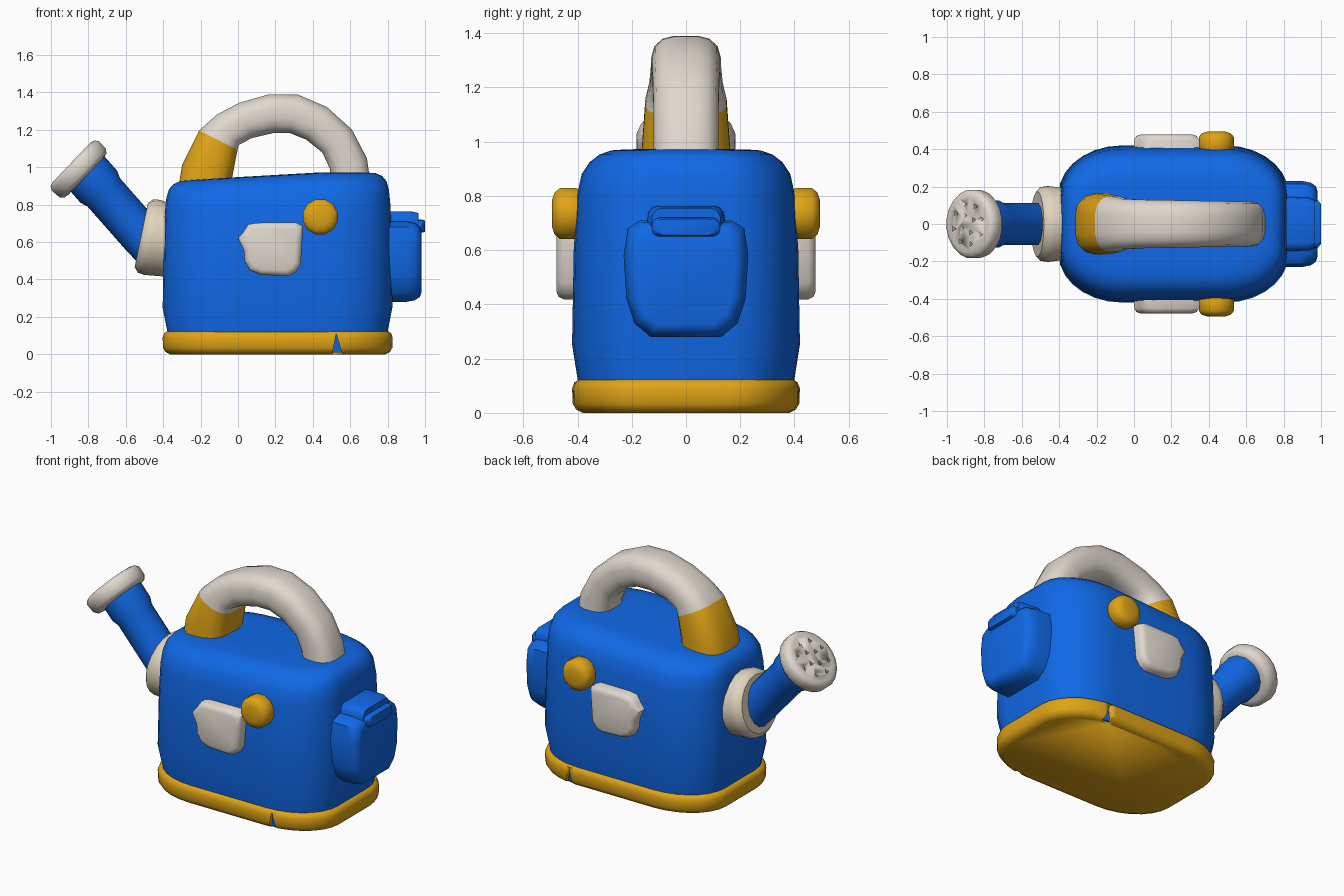
import bpy, bmesh, math
from mathutils import Vector

if "Cube" in bpy.data.objects:
    bpy.data.objects.remove(bpy.data.objects["Cube"], do_unlink=True)


def material(name, rgb):
    m = bpy.data.materials.new(name)
    m.use_nodes = True
    m.diffuse_color = (*rgb, 1)
    bsdf = m.node_tree.nodes["Principled BSDF"]
    bsdf.inputs["Base Color"].default_value = (*rgb, 1)
    bsdf.inputs["Roughness"].default_value = 0.6
    return m


BLUE = material("blue", (0.005, 0.14, 0.8))
YELLOW = material("yellow", (0.74, 0.37, 0.008))
WHITE = material("warm white", (0.75, 0.69, 0.62))
CREAM = material("cream", (0.76, 0.67, 0.52))


def outline(hx, hy, rx, ry, seg=5):
    """Rounded rectangle as 2D points."""
    pts = []
    for q, (sx, sy) in enumerate(((1, 1), (-1, 1), (-1, -1), (1, -1))):
        for i in range(seg + 1):
            a = math.pi / 2 * (q + i / seg)
            pts.append((sx * (hx - rx) + rx * math.cos(a),
                        sy * (hy - ry) + ry * math.sin(a)))
    return pts


def loft(name, rings, mats, split=0, angle=40):
    """Skin rings of points; bands before split use the first material."""
    bm = bmesh.new()
    loops = [[bm.verts.new(p) for p in r] for r in rings]
    n = len(loops[0])
    for k, (a, b) in enumerate(zip(loops, loops[1:])):
        for i in range(n):
            j = (i + 1) % n
            f = bm.faces.new((a[i], a[j], b[j], b[i]))
            f.material_index = int(len(mats) > 1 and k >= split)
    bm.faces.new(loops[0])
    bm.faces.new(loops[-1]).material_index = len(mats) - 1 if mats else 0
    bmesh.ops.recalc_face_normals(bm, faces=bm.faces)
    return finish(name, bm, mats, angle)


def finish(name, bm, mats, angle=40):
    me = bpy.data.meshes.new(name)
    bm.to_mesh(me)
    bm.free()
    ob = bpy.data.objects.new(name, me)
    bpy.context.collection.objects.link(ob)
    for m in mats:
        me.materials.append(m)
    shade(ob, angle)
    return ob


def shade(ob, angle=40):
    bpy.ops.object.select_all(action="DESELECT")
    ob.select_set(True)
    bpy.context.view_layer.objects.active = ob
    bpy.ops.object.shade_smooth_by_angle(angle=math.radians(angle))


def lathe(name, origin, axis, profile, mat, n=16):
    """Turned part; profile is (distance along axis, radius)."""
    axis = Vector(axis).normalized()
    side = Vector((0, 1, 0)) if abs(axis.y) < 0.5 else Vector((1, 0, 0))
    up = axis.cross(side)
    rings = [[Vector(origin) + axis * d
              + side * r * math.cos(2 * math.pi * (i + 0.5) / n)
              + up * r * math.sin(2 * math.pi * (i + 0.5) / n)
              for i in range(n)] for d, r in profile]
    return loft(name, rings, [mat])


def cut(ob, cutter):
    cutter.hide_render = True
    mod = ob.modifiers.new("cut", "BOOLEAN")
    mod.object = cutter
    mod.operation = "DIFFERENCE"
    mod.solver = "EXACT"
    shade(ob)
    bpy.ops.object.modifier_apply(modifier=mod.name)
    bpy.data.objects.remove(cutter, do_unlink=True)


def can_ring(z, dx, dy, cx=0.212, hx=0.615, hy=0.42, slope=0.05):
    """Horizontal ring of the can, dipping towards the spout."""
    ring = []
    for x, y in outline(hx - dx, hy - dy, 0.34 - dx * 0.6, 0.26 - dy * 0.6, 7):
        t = min(1, max(0, (0.45 - x - cx) / 0.85))
        ring.append((x + cx, y, z - slope * t * z))
    return ring


# Can body
loft("can_body", [can_ring(*r) for r in (
    (0.01, 0.03, 0.03), (0.13, 0.025, 0.02), (0.26, 0, 0), (0.6, 0.006, 0.006),
    (0.8, 0.012, 0.018), (0.88, 0.02, 0.035), (0.925, 0.033, 0.065),
    (0.952, 0.055, 0.1), (0.968, 0.09, 0.145), (0.972, 0.14, 0.2),
    (0.973, 0.3, 0.3))], [BLUE], angle=60)

# Base rim with a notch on each side
base = loft("base_rim", [can_ring(z, d, d, slope=0) for z, d in (
    (0, 0.04), (0.012, 0.015), (0.035, 0.002), (0.09, 0), (0.112, 0.008),
    (0.125, 0.028))], [YELLOW])
for s in (-1, 1):
    cut(base, loft("notch_cutter", [
        [(0.5, y * s, -0.02), (0.565, y * s, -0.02), (0.525, y * s, 0.11)]
        for y in (0.375, 0.5)], []))

# Arched handle: x, z, half thickness, half width
path = ((-0.18, 0.84, 0.145, 0.165), (-0.165, 0.98, 0.138, 0.162),
        (-0.105, 1.145, 0.115, 0.15), (-0.055, 1.2, 0.1, 0.135),
        (0.04, 1.25, 0.1, 0.13), (0.18, 1.287, 0.104, 0.128),
        (0.3, 1.285, 0.105, 0.125), (0.42, 1.235, 0.103, 0.123),
        (0.53, 1.14, 0.1, 0.12), (0.59, 1.02, 0.103, 0.12),
        (0.61, 0.86, 0.106, 0.12))
rings = []
for i, (x, z, h, w) in enumerate(path):
    a, b = path[max(i - 1, 0)], path[min(i + 1, len(path) - 1)]
    t = Vector((b[0] - a[0], 0, b[1] - a[1])).normalized()
    out = Vector((-t.z, 0, t.x))
    rings.append([Vector((x, v, z)) + out * u
                  for u, v in outline(h, w, h * 0.75, w * 0.65, 3)])
loft("handle", rings, [YELLOW, WHITE], split=2, angle=50)

# Spout collar, tube and sprinkler head
lathe("spout_collar", (-0.46, 0, 0.625), (-0.97, 0, 0.2),
      ((-0.12, 0.19), (0, 0.205), (0.035, 0.2), (0.058, 0.175), (0.06, 0.1)),
      CREAM, 18)
lathe("spout_tube", (-0.44, 0, 0.55), (-0.66, 0, 0.75),
      ((0, 0.11), (0.1, 0.115), (0.42, 0.115), (0.46, 0.13), (0.56, 0.13)), BLUE, 14)
head_at = Vector((-0.852, 0, 0.99))
head_axis = Vector((-0.72, 0, 0.69)).normalized()
head = lathe("sprinkler_head", head_at, head_axis,
             ((-0.055, 0.14), (-0.05, 0.165), (-0.03, 0.182), (0.025, 0.185),
              (0.045, 0.172), (0.052, 0.15)), WHITE, 20)

# Water holes
bm = bmesh.new()
head_up = head_axis.cross(Vector((0, 1, 0)))
turn = head_axis.to_track_quat("Z", "Y").to_matrix().to_4x4()
for count, radius in ((8, 0.11), (4, 0.05)):
    for i in range(count):
        a = 2 * math.pi * (i + 0.3) / count
        m = turn.copy()
        m.translation = (head_at + head_axis * 0.052 + head_up * radius * math.sin(a)
                         + Vector((0, radius * math.cos(a), 0)))
        bmesh.ops.create_cone(bm, cap_ends=True, segments=3, radius1=0.012,
                              radius2=0.02, depth=0.05, matrix=m)
cut(head, finish("hole_cutter", bm, []))


def slab(name, pts, levels, place, mat):
    """Stack scaled copies of a 2D shape; place maps (u, v, depth) to 3D."""
    cu = (min(p[0] for p in pts) + max(p[0] for p in pts)) / 2
    cv = (min(p[1] for p in pts) + max(p[1] for p in pts)) / 2
    loft(name, [[place(cu + (u - cu) * s, cv + (v - cv) * s, d) for u, v in pts]
                for d, s in levels], [mat], angle=45)


def end_on(u, v, d):
    return (d, u, v)


# Rear pack with its lid and latch
half = ((0.13, 0.28), (0.19, 0.33), (0.22, 0.42), (0.23, 0.58), (0.215, 0.68), (0.17, 0.71))
slab("rear_pack", half + tuple((-u, v) for u, v in reversed(half)),
     ((0.78, 1), (0.9, 1), (0.945, 0.96), (0.972, 0.88), (0.98, 0.78)), end_on, BLUE)
slab("pack_lid", [(u, v + 0.68) for u, v in outline(0.145, 0.085, 0.04, 0.05, 3)],
     ((0.78, 1), (0.93, 0.98), (0.965, 0.88)), end_on, BLUE)
slab("pack_latch", [(u, v + 0.685) for u, v in outline(0.125, 0.035, 0.03, 0.025, 3)],
     ((0.9, 1), (0.985, 1), (1.0, 0.85)), end_on, BLUE)

# Side plates and round buttons, both sides
plate = ((0, 0.62), (0.03, 0.655), (0.055, 0.695), (0.1, 0.703), (0.31, 0.705),
         (0.348, 0.685), (0.345, 0.63), (0.335, 0.48), (0.31, 0.44), (0.27, 0.418),
         (0.12, 0.425), (0.06, 0.45), (0.035, 0.5), (0.03, 0.56))
for s, side in ((-1, "front"), (1, "back")):
    slab(side + "_plate", plate, ((0.38, 1), (0.45, 1), (0.47, 0.93), (0.478, 0.8)),
         lambda u, v, d: (u, d * s, v), WHITE)
    lathe(side + "_button", (0.44, 0.38 * s, 0.735), (0, s, 0),
          ((0, 0.085), (0.025, 0.097), (0.085, 0.097), (0.105, 0.08), (0.114, 0.05)),
          YELLOW, 12)
